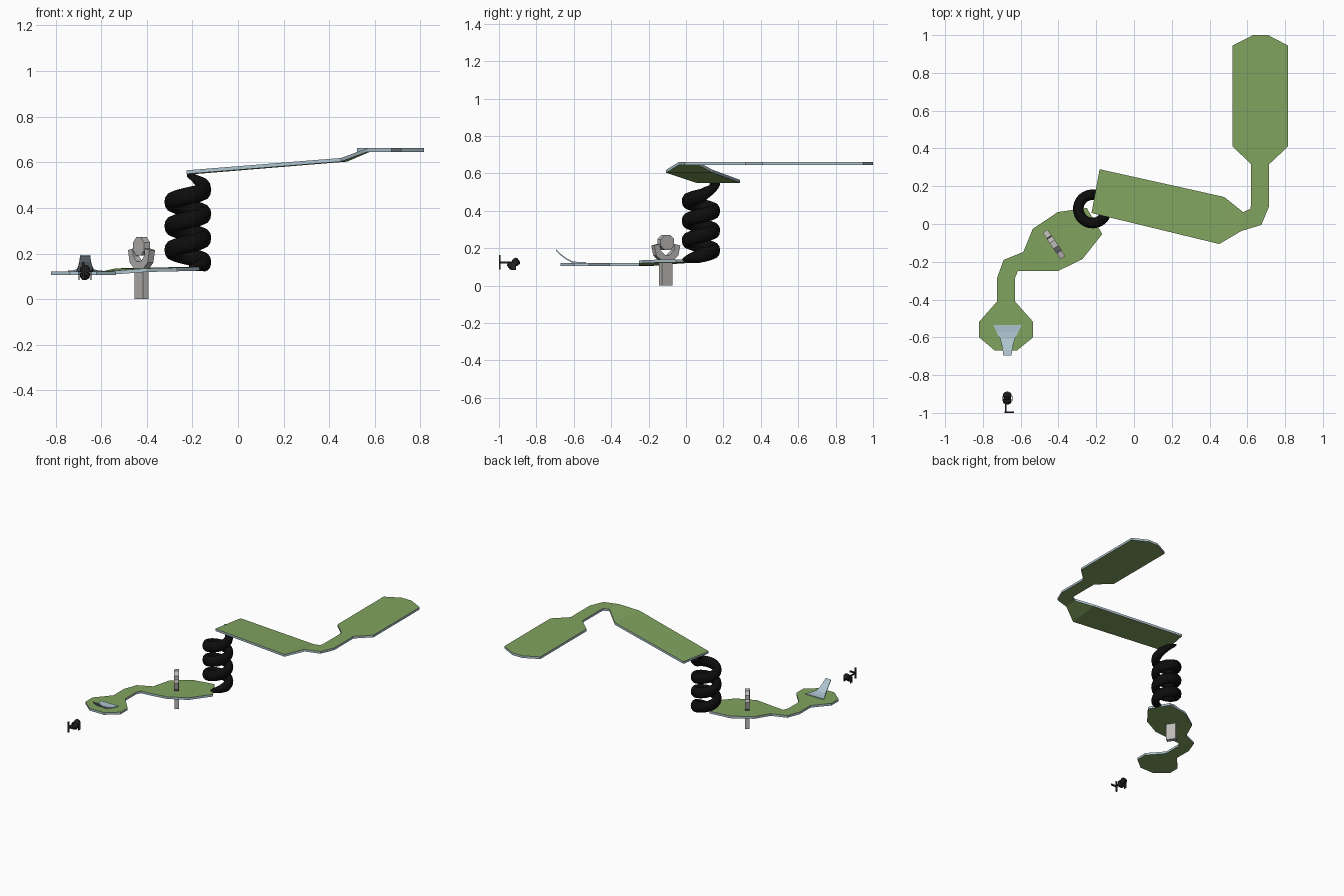
import bpy, bmesh, math
from mathutils import Vector

if "Cube" in bpy.data.objects:
    bpy.data.objects.remove(bpy.data.objects["Cube"])


def mat(name, r, g, b):
    m = bpy.data.materials.new(name)
    m.diffuse_color = (r, g, b, 1)
    m.use_nodes = True
    m.node_tree.nodes["Principled BSDF"].inputs["Base Color"].default_value = m.diffuse_color
    return m


GREEN = mat("turf_green", 0.22, 0.37, 0.115)
BLUE = mat("pale_blue_edge", 0.42, 0.55, 0.62)
BLACK = mat("spring_black", 0.004, 0.004, 0.004)
GREY = mat("stone_grey", 0.5, 0.49, 0.48)
DARK = mat("dark_metal", 0.018, 0.018, 0.018)


def finish(bm, name, *mats):
    bmesh.ops.recalc_face_normals(bm, faces=bm.faces[:])
    bm.normal_update()
    if len(mats) > 1:  # rim faces take the second colour
        for f in bm.faces:
            f.material_index = 1 if abs(f.normal.z) < 0.4 else 0
    me = bpy.data.meshes.new(name)
    bm.to_mesh(me)
    bm.free()
    ob = bpy.data.objects.new(name, me)
    bpy.context.collection.objects.link(ob)
    for m in mats:
        me.materials.append(m)
    return ob


def loft(rings, name, *mats):
    """Skin closed rings of equal length and cap both ends."""
    bm = bmesh.new()
    vs = [[bm.verts.new(p) for p in r] for r in rings]
    n = len(vs[0])
    for a, b in zip(vs, vs[1:]):
        for i in range(n):
            j = (i + 1) % n
            bm.faces.new((a[i], a[j], b[j], b[i]))
    bm.faces.new(vs[0])
    bm.faces.new(vs[-1])
    return finish(bm, name, *mats)


def ribbon(rows, t, name, *mats):
    """Plate through rows of (left x, y, right x, y, z)."""
    return loft([[(lx, ly, z + t), (rx, ry, z + t), (rx, ry, z - t), (lx, ly, z - t)]
                 for lx, ly, rx, ry, z in rows], name, *mats)


def box(lo, hi, name, m):
    return loft([[(lo[0], lo[1], z), (hi[0], lo[1], z), (hi[0], hi[1], z), (lo[0], hi[1], z)]
                 for z in (lo[2], hi[2])], name, m)


# Upper track
ribbon([
    (-0.182, 0.29, -0.225, 0.058, 0.557),
    (0.478, 0.143, 0.452, -0.106, 0.611),
    (0.578, 0.063, 0.568, -0.037, 0.654),
    (0.616, 0.08, 0.674, -0.005, 0.654),
    (0.62, 0.11, 0.716, 0.095, 0.654),
    (0.62, 0.317, 0.716, 0.317, 0.654),
    (0.522, 0.41, 0.815, 0.41, 0.654),
    (0.522, 0.945, 0.815, 0.945, 0.654),
    (0.63, 1.0, 0.71, 1.0, 0.654)], 0.008, "upper_track", GREEN, BLUE)

# Lower track
ribbon([
    (-0.737, -0.67, -0.62, -0.67, 0.113),
    (-0.82, -0.6, -0.534, -0.6, 0.113),
    (-0.82, -0.518, -0.534, -0.518, 0.113),
    (-0.725, -0.41, -0.63, -0.41, 0.113),
    (-0.725, -0.285, -0.63, -0.285, 0.113),
    (-0.69, -0.19, -0.615, -0.25, 0.113),
    (-0.586, -0.148, -0.55, -0.25, 0.116),
    (-0.536, -0.026, -0.404, -0.25, 0.127),
    (-0.404, 0.063, -0.272, -0.185, 0.13),
    (-0.25, 0.085, -0.168, -0.053, 0.133)], 0.008, "lower_track", GREEN, BLUE)

# Coiled tube joining both tracks, tapered at the ends
rings = []
steps, a0, a1 = 112, -85, 1172
for i in range(steps + 1):
    deg = a0 + (a1 - a0) * i / steps
    a = math.radians(deg)
    z = 0.162 + 0.1055 * deg / 360 + 0.04 * max(0, (deg - 1080) / 90)
    lo = min(1, (deg - a0) / 80)
    hi = min(1, (a1 - deg) / 80)
    taper = 0.3 + 0.7 * min(lo, hi)
    ring = []
    for k in range(12):
        b = math.tau * k / 12
        r = 0.075 + 0.028 * math.cos(b)
        ring.append((-0.22 + r * math.cos(a), 0.08 + r * math.sin(a),
                     z + 0.039 * taper * math.sin(b)))
    rings.append(ring)
coil = loft(rings, "coil_tube", BLACK)
for p in coil.data.polygons:
    p.use_smooth = len(p.vertices) == 4

# Stone obstacle standing across the lower track
U, N, C = Vector((0.56, -0.83, 0)), Vector((0.83, 0.56, 0)), Vector((-0.423, -0.108, 0))


def slab(profile, t, name):
    return loft([[C + U * u + N * s + Vector((0, 0, z)) for u, z in profile]
                 for s in (-t, t)], name, GREY)


slab([(-0.034, 0), (0.034, 0), (0.034, 0.14), (-0.034, 0.14)], 0.015, "obstacle_post")
half = [(0.036, 0.134), (0.07, 0.16), (0.084, 0.215), (0.048, 0.222), (0.044, 0.19), (0.016, 0.165)]
slab(half + [(-u, z) for u, z in reversed(half)], 0.015, "obstacle_cradle")
slab([(0.047 * math.cos(math.pi * (k + .5) / 4), 0.231 + 0.044 * math.sin(math.pi * (k + .5) / 4))
      for k in range(8)], 0.016, "obstacle_disc")

# Curved launch ramp at the low end
rows = [(-0.535, 0.075, 0.122), (-0.575, 0.056, 0.122), (-0.61, 0.038, 0.127),
        (-0.64, 0.03, 0.143), (-0.67, 0.025, 0.166), (-0.695, 0.022, 0.19)]
ribbon([(-0.67 - w, y, -0.67 + w, y, z) for y, w, z in rows], 0.004, "launch_ramp", BLUE)

# Launcher: tilted barrel, side brackets and crank handle
X = -0.671
p0, p1 = Vector((X, -0.945, 0.122)), Vector((X, -0.895, 0.122))
axis = Vector((0, 0.8, 0.6))
side = Vector((1, 0, 0))
up = Vector((0, -0.6, 0.8))
mid = Vector((X, -0.922, 0.117))
loft([[mid + axis * d + (side * math.cos(k * math.tau / 10) + up * math.sin(k * math.tau / 10)) * r
       for k in range(10)]
      for d, r in ((-0.034, 0.012), (-0.026, 0.022), (-0.008, 0.022), (0, 0.017),
                   (0.008, 0.022), (0.026, 0.022), (0.034, 0.014))], "launcher_barrel", DARK)
for s in (-1, 1):
    x = X + s * 0.026
    box((x - 0.002, -0.936, 0.084), (x + 0.002, -0.91, 0.125), "launcher_bracket", DARK)
box((X - 0.012, -0.994, 0.119), (X - 0.004, -0.94, 0.128), "crank_rod", DARK)
box((X - 0.012, -1.0, 0.118), (X + 0.036, -0.993, 0.13), "crank_arm", DARK)
box((X - 0.014, -1.0, 0.085), (X - 0.002, -0.993, 0.163), "crank_plate", DARK)
